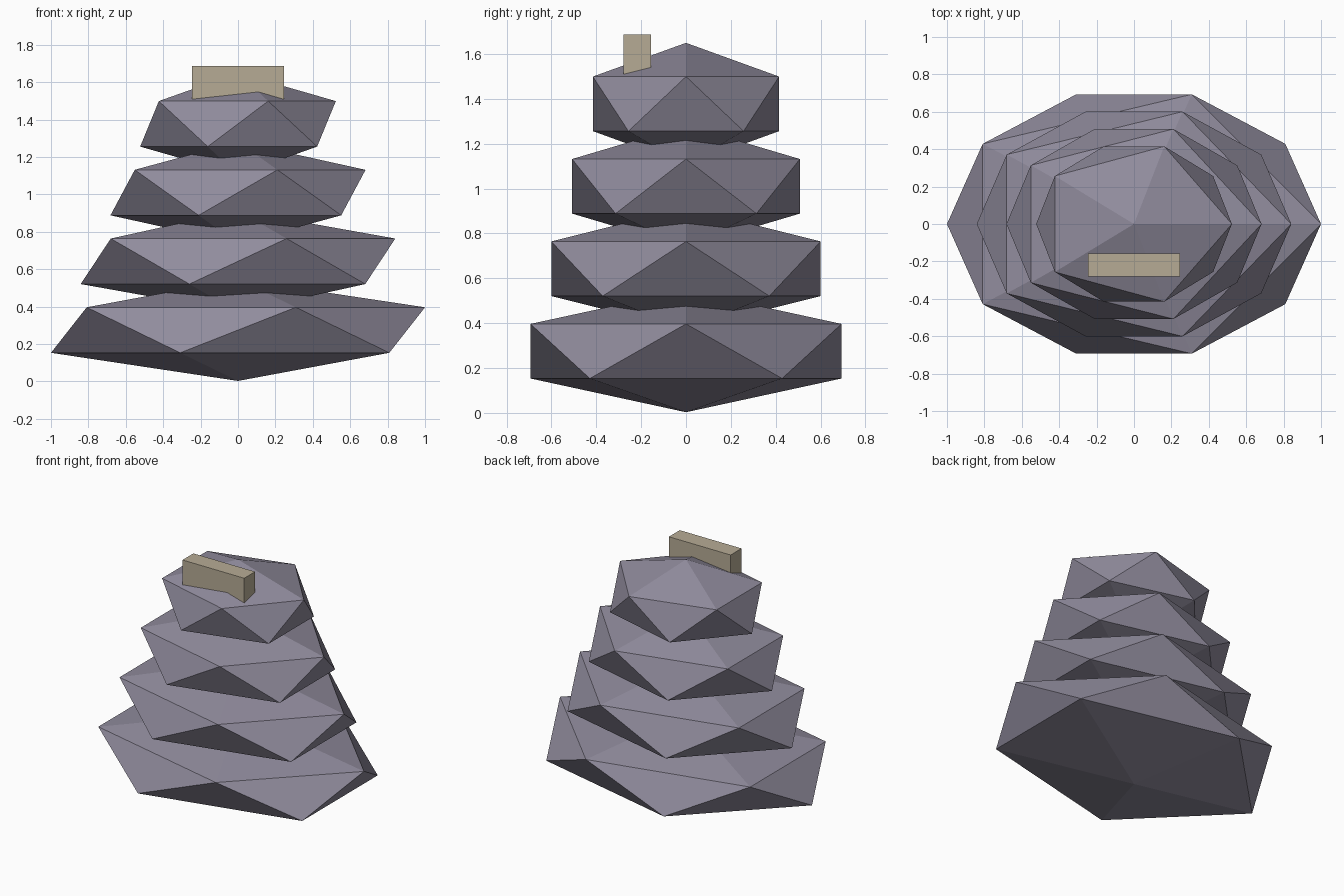
import bpy

if "Cube" in bpy.data.objects:
    bpy.data.objects.remove(bpy.data.objects["Cube"])


def material(name, rgb):
    mat = bpy.data.materials.new(name)
    mat.diffuse_color = (*rgb, 1.0)
    mat.use_nodes = True
    mat.node_tree.nodes["Principled BSDF"].inputs["Base Color"].default_value = mat.diffuse_color
    return mat


stone = material("purple grey stone", (0.28, 0.26, 0.335))
sand = material("sandy beige", (0.47, 0.41, 0.30))

# Four stacked, squashed icosahedra tapering upward
for i in range(4):
    bpy.ops.mesh.primitive_ico_sphere_add(
        subdivisions=1, radius=1, location=(0, 0, 0.275 + 0.3675 * i))
    tier = bpy.context.object
    tier.name = f"stone_tier_{i + 1}"
    tier.scale = (1.118 - 0.1777 * i, 0.815 - 0.109 * i, 0.272)
    tier.data.materials.append(stone)

# Small block set into the front of the top stone
bpy.ops.mesh.primitive_cube_add(size=1, location=(0, -0.218, 1.594))
block = bpy.context.object
block.name = "front_block"
block.scale = (0.49, 0.123, 0.186)
block.data.materials.append(sand)
